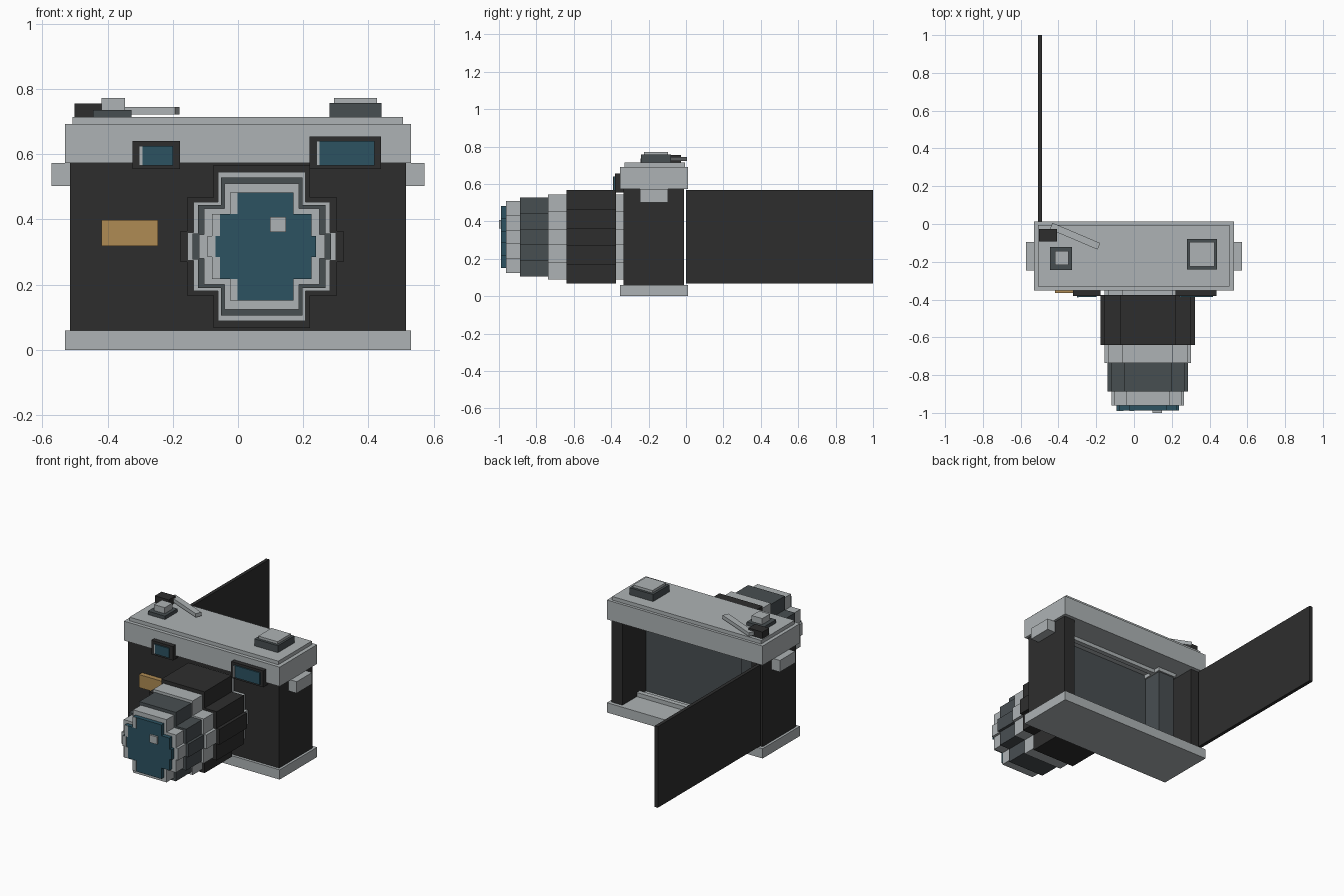
import bpy
from math import radians
from mathutils import Matrix

cube = bpy.data.objects.get("Cube")
if cube:
    bpy.data.objects.remove(cube, do_unlink=True)


def material(name, r, g, b):
    m = bpy.data.materials.new(name)
    m.use_nodes = True
    m.diffuse_color = (r, g, b, 1)
    m.node_tree.nodes["Principled BSDF"].inputs["Base Color"].default_value = (r, g, b, 1)
    return m


BLACK = material("matte black", .027, .027, .027)
SILVER = material("light silver", .42, .45, .46)
SLATE = material("dark slate", .064, .077, .083)
GLASS = material("blue glass", .025, .085, .12)
BRASS = material("brass orange", .43, .26, .088)


def box(name, x, y, z, mat, turn=0):
    """Box between the given (low, high) pairs, turned about z in degrees."""
    spans = (x, y, z)
    bpy.ops.mesh.primitive_cube_add(size=1)
    ob = bpy.context.object
    ob.name = name
    ob.data.transform(Matrix.Diagonal([b - a for a, b in spans] + [1]))
    ob.location = [(a + b) / 2 for a, b in spans]
    ob.rotation_euler.z = radians(turn)
    ob.data.materials.append(mat)
    return ob


LENS_X, LENS_Z = .073, .317
# half width and half height of the three slabs that make a stepped round
STEPS = ((1, .19), (.92, .6), (.59, 1))


def stepped_ring(name, radius, y, mat):
    """Stepped round, as one outline extruded along y."""
    quarter = []
    for i, (w, h) in enumerate(STEPS):
        quarter.append((w, h))
        if i < len(STEPS) - 1:
            quarter.append((STEPS[i + 1][0], h))
    right = [(w, -h) for w, h in reversed(quarter)] + quarter
    outline = right + [(-w, -h) for w, h in right]
    n = len(outline)
    verts = [(LENS_X + radius * w, d, LENS_Z + radius * h) for d in y for w, h in outline]
    faces = [(i, (i + 1) % n, (i + 1) % n + n, i + n) for i in range(n)]
    faces += [tuple(reversed(range(n))), tuple(range(n, 2 * n))]
    faces = [tuple(reversed(f)) for f in faces] if y[0] > y[1] else faces
    mesh = bpy.data.meshes.new(name)
    mesh.from_pydata(verts, [], faces)
    mesh.materials.append(mat)
    ob = bpy.data.objects.new(name, mesh)
    bpy.context.collection.objects.link(ob)


# Hollow body, open at the back
box("base_plate", (-.53, .53), (-.352, .012), (0, .06), SILVER)
box("top_housing", (-.53, .53), (-.352, .012), (.573, .692), SILVER)
box("top_cap", (-.508, .506), (-.33, -.005), (.692, .714), SILVER)
box("front_wall", (-.515, .515), (-.335, -.25), (.06, .573), BLACK)
box("inner_wall", (-.44, .44), (-.25, -.24), (.06, .573), SLATE)
for side, s in (("left", 1), ("right", -1)):
    box(side + "_wall", sorted((s * .44, s * .515)), (-.25, -.01), (.06, .573), BLACK)
    box(side + "_strap_lug", sorted((s * .515, s * .572)), (-.246, -.096), (.502, .573), SILVER)

# Film chamber
box("film_post", (-.4, -.29), (-.24, -.12), (.06, .55), SLATE)
box("film_post_cap", (-.41, -.28), (-.24, -.11), (.55, .573), SILVER)
box("lower_film_rail", (-.28, .44), (-.18, -.15), (.06, .085), SILVER)
box("upper_film_rail", (-.28, .44), (-.18, -.15), (.55, .573), SILVER)

# Open back door
box("back_door", (-.508, -.487), (0, 1), (.068, .567), BLACK)

# Lens barrel, from the body outwards
for name, radius, y, mat in (
    ("lens_mount", .228, (-.375, -.335), SILVER),
    ("lens_grip", .25, (-.64, -.375), BLACK),
    ("lens_collar", .228, (-.737, -.64), SILVER),
    ("focus_ring", .212, (-.887, -.737), SLATE),
    ("lens_rim", .193, (-.962, -.887), SILVER),
    ("lens_glass", .166, (-.988, -.962), GLASS),
):
    stepped_ring(name, radius, y, mat)
box("lens_highlight", (.098, .147), (-1, -.988), (.361, .407), SILVER)

# Pale edge on the side of the lens glass
edge = .024
for i, (w, h) in enumerate(STEPS):
    x = LENS_X - .166 * w
    low = .166 * STEPS[i - 1][1] if i else 0
    for s in (1, -1):
        z = sorted((LENS_Z + s * low, LENS_Z + s * .166 * h))
        box("glass_edge", (x, x + edge), (-.99, -.987), z, SILVER)

# Finder windows
for name, x, top, rim in (("small", (-.324, -.178), .64, .021),
                          ("large", (.22, .438), .655, .02)):
    box(name + "_window_frame", x, (-.38, -.335), (.554, top), BLACK)
    gx, gz = (x[0] + rim, x[1] - rim), (.566, top - .015)
    box(name + "_window_glass", gx, (-.387, -.38), gz, GLASS)
    box(name + "_window_glint", (gx[0], gx[0] + .01), (-.389, -.386), gz, SILVER)

box("front_badge", (-.419, -.245), (-.365, -.335), (.318, .398), BRASS)

# Controls on top
box("advance_dial", (-.444, -.327), (-.243, -.122), (.714, .735), SLATE)
box("advance_knob", (-.419, -.347), (-.217, -.143), (.735, .772), SILVER)
box("lever_pivot", (-.502, -.407), (-.092, -.026), (.714, .756), BLACK)
box("advance_lever", (-.45, -.175), (-.083, -.046), (.722, .745), SILVER, -23)
box("speed_dial", (.28, .44), (-.24, -.08), (.714, .757), SLATE)
box("speed_dial_cap", (.295, .426), (-.224, -.095), (.757, .772), SILVER)
